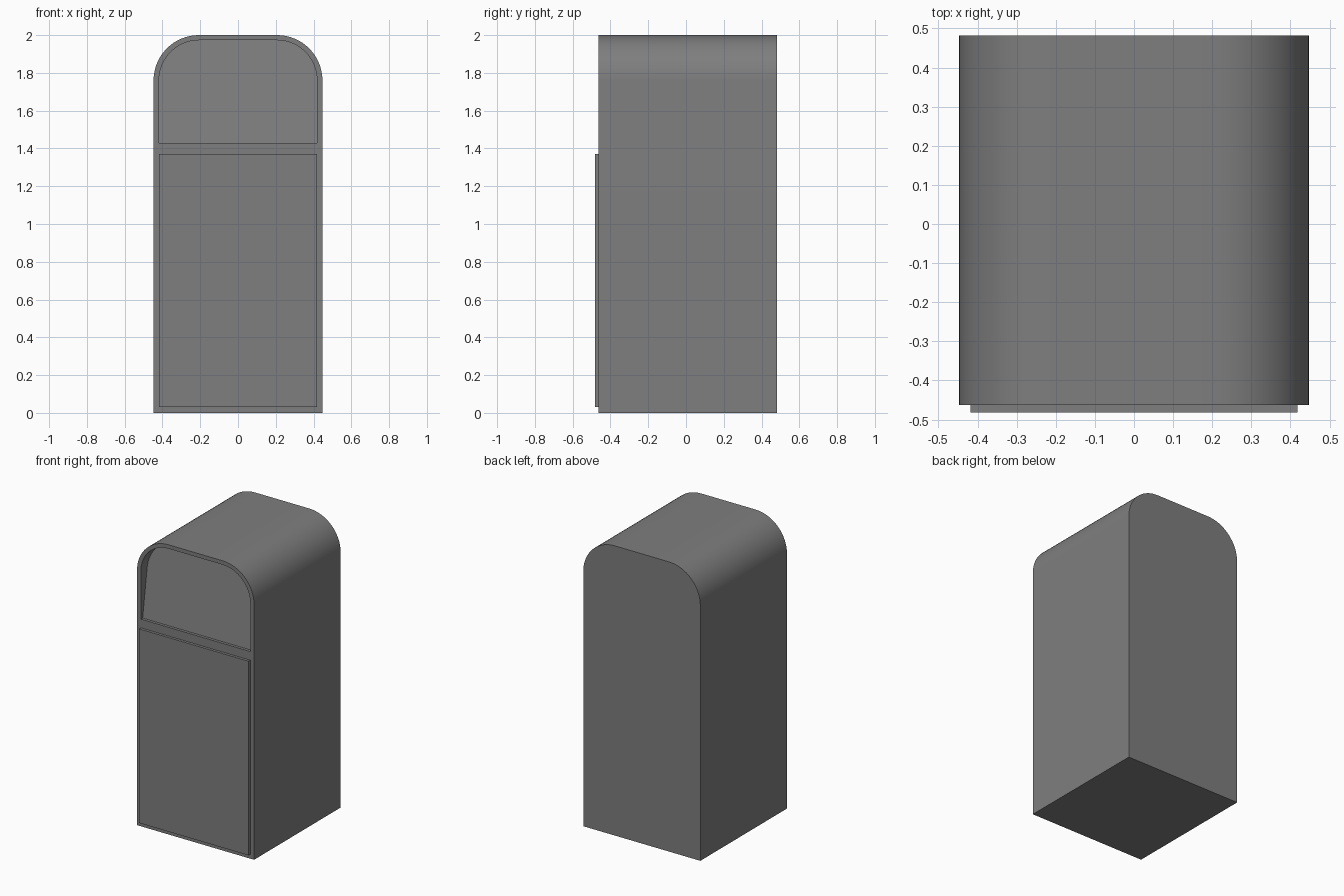
import bpy
import bmesh
from math import sin, cos, pi, radians

default = bpy.data.objects.get("Cube")
if default:
    bpy.data.objects.remove(default, do_unlink=True)

grey = bpy.data.materials.new("mid grey")
grey.use_nodes = True
colour = (0.21, 0.21, 0.21, 1)
grey.diffuse_color = colour
grey.node_tree.nodes["Principled BSDF"].inputs["Base Color"].default_value = colour

FRONT, BACK = -0.463, 0.482


def arch(half_width, bottom, top, radius, steps=16):
    """Outline with square lower corners and rounded upper corners, as (x, z)."""
    right = []
    for i in range(steps + 1):
        a = pi / 2 * i / steps
        right.append((half_width - radius + radius * cos(a),
                      top - radius + radius * sin(a)))
    right.insert(0, (half_width, bottom))
    return right + [(-x, z) for x, z in reversed(right)]


def finish(name, bm):
    bmesh.ops.recalc_face_normals(bm, faces=bm.faces)
    mesh = bpy.data.meshes.new(name)
    bm.to_mesh(mesh)
    bm.free()
    mesh.materials.append(grey)
    obj = bpy.data.objects.new(name, mesh)
    bpy.context.collection.objects.link(obj)
    bpy.ops.object.select_all(action="DESELECT")
    obj.select_set(True)
    bpy.context.view_layer.objects.active = obj
    bpy.ops.object.shade_smooth_by_angle(angle=radians(30))
    return obj


# Cabinet: arched shell, front frame, and an opening closed by a leaning flap
SILL, OPENING_TOP = 1.43, 1.973


def flap_depth(z):
    return FRONT + 0.02 + 0.08 * (z - SILL) / (OPENING_TOP - SILL)


outer = arch(0.447, 0, 2, 0.24)
inner = arch(0.418, SILL, OPENING_TOP, 0.212)
bm = bmesh.new()
rings = [
    [bm.verts.new((x, BACK, z)) for x, z in outer],
    [bm.verts.new((x, FRONT, z)) for x, z in outer],
    [bm.verts.new((x, FRONT, z)) for x, z in inner],
    [bm.verts.new((x, flap_depth(z), z)) for x, z in inner],
]
for first, second in zip(rings, rings[1:]):
    for i in range(len(first)):
        j = (i + 1) % len(first)
        bm.faces.new((first[i], first[j], second[j], second[i]))
bm.faces.new(rings[0])
bm.faces.new(rings[-1])
finish("cabinet", bm)

# Door: thin raised panel below the opening
bm = bmesh.new()
bmesh.ops.create_cube(bm, size=1)
bmesh.ops.scale(bm, vec=(0.836, 0.019, 1.34), verts=bm.verts)
bmesh.ops.translate(bm, vec=(0, FRONT - 0.0095, 0.70), verts=bm.verts)
finish("door", bm)
